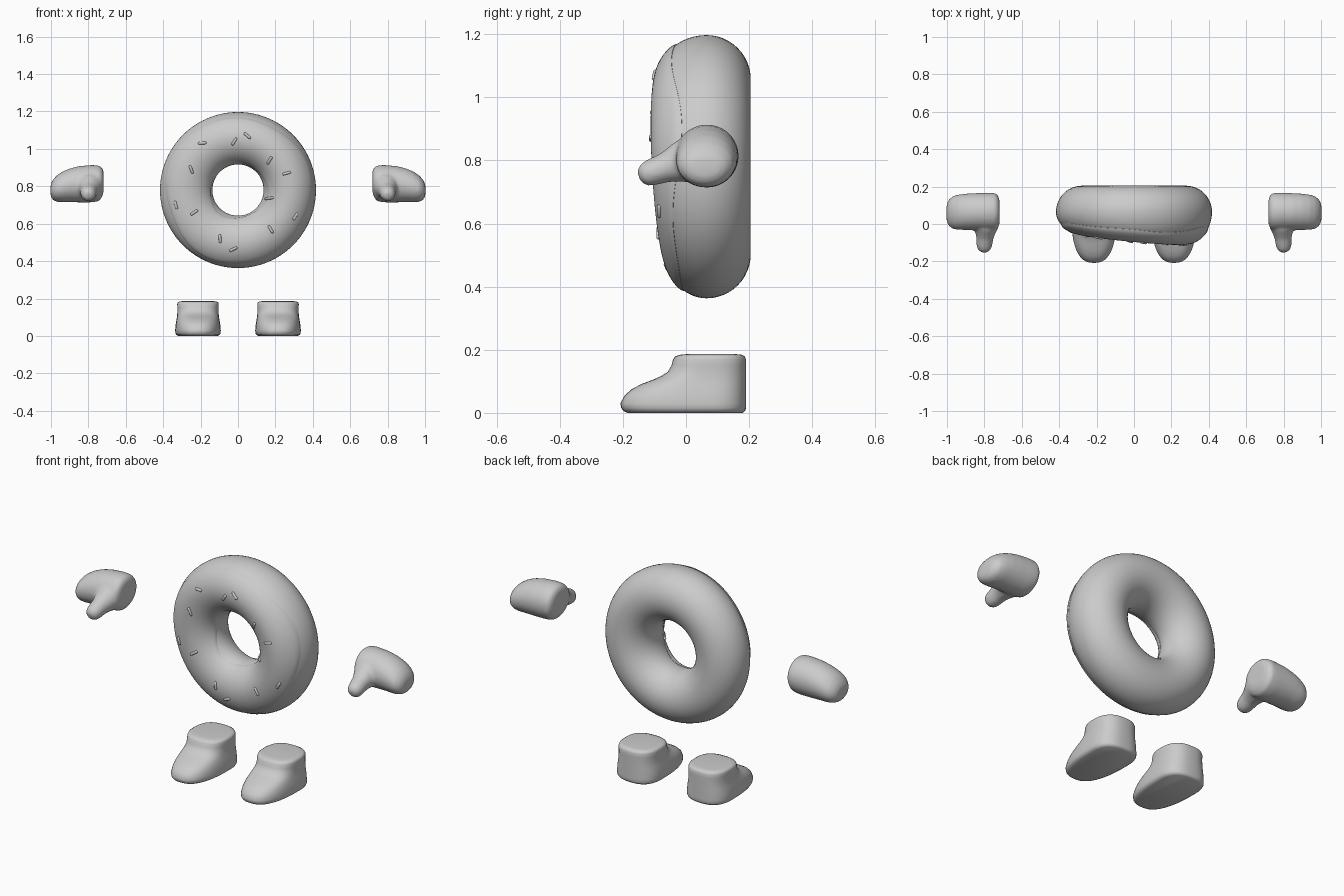
import bpy, bmesh, math
from mathutils import Vector

if "Cube" in bpy.data.objects:
    bpy.data.objects.remove(bpy.data.objects["Cube"])

grey = bpy.data.materials.new("light_grey")
grey.diffuse_color = (0.6, 0.6, 0.6, 1)
grey.use_nodes = True
grey.node_tree.nodes["Principled BSDF"].inputs["Base Color"].default_value = grey.diffuse_color
TAU = 2 * math.pi
CY, CZ, RING, TUBE = 0.065, 0.78, 0.277, 0.14


def finish(bm, name):
    bmesh.ops.recalc_face_normals(bm, faces=bm.faces)
    mesh = bpy.data.meshes.new(name)
    bm.to_mesh(mesh)
    bm.free()
    mesh.materials.append(grey)
    mesh.shade_smooth()
    ob = bpy.data.objects.new(name, mesh)
    bpy.context.collection.objects.link(ob)
    return ob


def loft(bm, rings, caps=True, loop=False):
    """Skin closed rings of points into a surface."""
    vs = [[bm.verts.new(p) for p in r] for r in rings]
    pairs = list(zip(vs, vs[1:])) + ([(vs[-1], vs[0])] if loop else [])
    for a, b in pairs:
        for i in range(len(a)):
            j = (i + 1) % len(a)
            bm.faces.new((a[i], a[j], b[j], b[i]))
    if caps and not loop:
        bm.faces.new(vs[0])
        bm.faces.new(vs[-1])


def tube_point(th, ph, off=0.0):
    """Point on the ring; the front half is deeper on one side."""
    depth = TUBE if math.sin(ph) > 0 else 0.142 + 0.03 * math.cos(th - 0.5)
    r = RING + (TUBE + off) * math.cos(ph)
    y = CY + (depth + off) * math.sin(ph)
    return Vector((r * math.cos(th), y, CZ + r * math.sin(th)))


def front_point(x, z):
    """Front surface point above a given x, z."""
    r = math.hypot(x, z - CZ)
    ph = -math.acos(max(-1, min(1, (r - RING) / TUBE)))
    return tube_point(math.atan2(z - CZ, x), ph, 0.005)


# Dough ring
bm = bmesh.new()
loft(bm, [[tube_point(TAU * i / 96, TAU * j / 48) for j in range(48)] for i in range(96)], loop=True)
finish(bm, "dough_ring")

# Icing shell with a wavy edge, tucked into the dough
bm = bmesh.new()
rows = []
for i in range(96):
    th = TAU * i / 96
    outer = -0.62 + 0.10 * math.sin(3 * th + 0.6) + 0.05 * math.sin(5 * th)
    inner = -math.pi + 0.45 + 0.12 * math.sin(3 * th + 2)
    phis = [outer + (inner - outer) * k / 28 for k in range(29)]
    offs = [0.001] + [0.004] + [0.005] * 25 + [0.004, 0.001]
    row = [tube_point(th, p, o) for p, o in zip(phis, offs)]
    rows.append(row + [tube_point(th, p, -0.004) for p in reversed(phis)])
loft(bm, rows, loop=True)
finish(bm, "icing")

# Sprinkles: x, z and angle in the front plane
sprinkles = [(-.19, 1.03, 5), (-.02, 1.04, 55), (.05, 1.07, -40), (-.25, .89, -70),
             (.17, .94, 60), (.26, .87, 15), (-.33, .70, -75), (-.235, .66, 35),
             (-.096, .52, -85), (-.025, .465, 25), (.175, .57, -60), (.305, .64, 60),
             (.17, .735, 10)]
bm = bmesh.new()
for x, z, deg in sprinkles:
    dx, dz = 0.018 * math.cos(math.radians(deg)), 0.018 * math.sin(math.radians(deg))
    a, b = front_point(x - dx, z - dz), front_point(x + dx, z + dz)
    rot = (b - a).to_track_quat('Z', 'Y')
    rings = []
    for t, r in [(-.12, .003), (-.05, .006), (.05, .0075), (.95, .0075), (1.05, .006), (1.12, .003)]:
        rings.append([a.lerp(b, t) + rot @ Vector((r * math.cos(TAU * k / 10), r * math.sin(TAU * k / 10), 0))
                      for k in range(10)])
    loft(bm, rings)
finish(bm, "sprinkles")


def power(v, e):
    return math.copysign(abs(v) ** e, v)


def mirror(ob):
    ob.modifiers.new("mirror", 'MIRROR').use_mirror_merge = False


# Boots: stacked outlines of height, toe y, half width, heel y
levels = [(0, -.185, .105, .18), (.006, -.198, .116, .187), (.015, -.205, .121, .19), (.03, -.208, .122, .19),
          (.055, -.195, .12, .19), (.075, -.172, .117, .19), (.092, -.14, .114, .19), (.105, -.105, .112, .19),
          (.116, -.08, .111, .19), (.13, -.058, .11, .19), (.15, -.046, .11, .19), (.17, -.041, .111, .19),
          (.179, -.034, .108, .186), (.184, -.02, .1, .178), (.186, .0, .085, .16)]
bm = bmesh.new()
rings = []
for z, toe, hw, heel in levels:
    ring = []
    for k in range(48):
        c, s = math.cos(TAU * k / 48), math.sin(TAU * k / 48)
        ring.append((0.214 + hw * power(c, .78),
                     0.07 + power(s, .78) * ((heel - 0.07) if s > 0 else (0.07 - toe)), z))
    rings.append(ring)
loft(bm, rings)
boots = finish(bm, "boots")
mirror(boots)

# Hands: mitten sections of x, centre y, centre z, radius y, radius z
sections = [(.719, .065, .825, .06, .055), (.725, .065, .822, .085, .076), (.742, .066, .816, .1, .095),
            (.78, .066, .814, .101, .1), (.85, .066, .811, .099, .097), (.9, .065, .805, .097, .09),
            (.94, .063, .796, .094, .082), (.97, .061, .787, .087, .07), (.99, .06, .781, .07, .054),
            (1.0, .06, .779, .05, .035), (1.003, .06, .779, .025, .018)]
bm = bmesh.new()
loft(bm, [[(x, y + ry * math.cos(TAU * k / 40), z + rz * math.sin(TAU * k / 40)) for k in range(40)]
          for x, y, z, ry, rz in sections])
# Thumb reaching forward from each hand
base, tip = Vector((.79, .03, .81)), Vector((.803, -.15, .748))
rot = (tip - base).to_track_quat('Z', 'Y')
loft(bm, [[base.lerp(tip, t) + rot @ Vector((r * math.cos(TAU * k / 24), r * math.sin(TAU * k / 24), 0))
           for k in range(24)]
          for t, r in [(0, .07), (.25, .067), (.4, .056), (.55, .047), (.8, .042), (.91, .036), (.98, .022), (1, .01)]])
hands = finish(bm, "hands")
rm = hands.modifiers.new("fuse", 'REMESH')
rm.mode, rm.voxel_size, rm.use_smooth_shade = 'VOXEL', 0.008, True
sm = hands.modifiers.new("soften", 'SMOOTH')
sm.factor, sm.iterations = 0.5, 8
mirror(hands)

# Keep crisp edges on the boot soles and icing rim
for name in ("boots", "icing"):
    ob = bpy.data.objects[name]
    bpy.ops.object.select_all(action='DESELECT')
    ob.select_set(True)
    bpy.context.view_layer.objects.active = ob
    bpy.ops.object.shade_smooth_by_angle(angle=math.radians(50))
